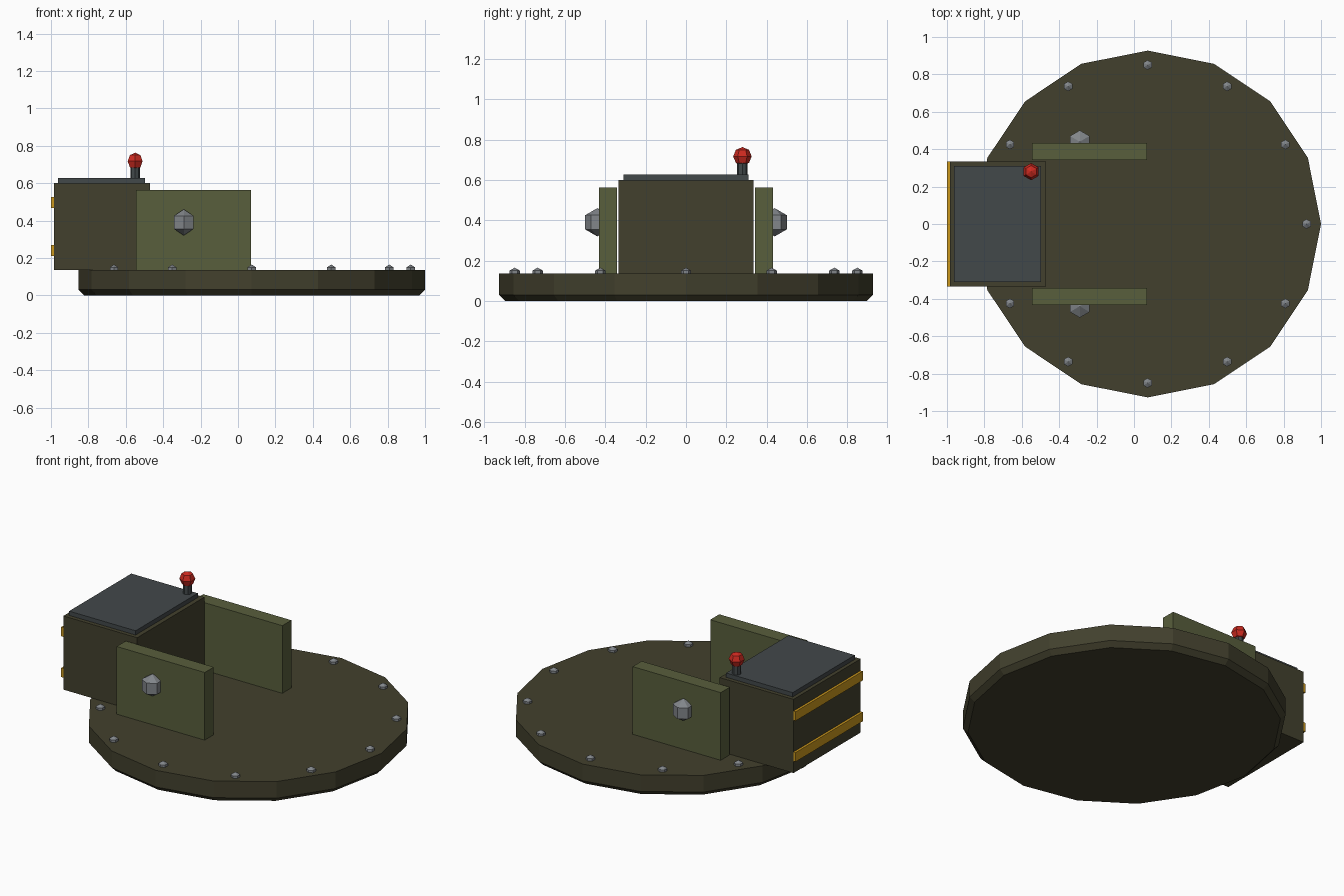
import bpy, bmesh, math
from mathutils import Matrix

if "Cube" in bpy.data.objects:
    bpy.data.objects.remove(bpy.data.objects["Cube"])


def material(name, rgb):
    m = bpy.data.materials.new(name)
    lin = [((c / 255 + 0.055) / 1.055) ** 2.4 for c in rgb]
    m.diffuse_color = (*lin, 1)
    m.use_nodes = True
    m.node_tree.nodes["Principled BSDF"].inputs["Base Color"].default_value = m.diffuse_color
    return m


OLIVE = material("dark olive", (66, 64, 45))
GREEN = material("light olive", (88, 94, 60))
SLATE = material("slate", (66, 72, 74))
STEEL = material("steel", (130, 134, 138))
RED = material("red", (204, 42, 32))
YELLOW = material("amber", (204, 152, 28))


def finish(name, bm, mat):
    bmesh.ops.recalc_face_normals(bm, faces=bm.faces)
    mesh = bpy.data.meshes.new(name)
    bm.to_mesh(mesh)
    bm.free()
    mesh.materials.append(mat)
    ob = bpy.data.objects.new(name, mesh)
    bpy.context.collection.objects.link(ob)
    return ob


def box(name, x, y, z, mat):
    bm = bmesh.new()
    size = Matrix.Diagonal((x[1] - x[0], y[1] - y[0], z[1] - z[0], 1))
    mid = Matrix.Translation([sum(a) / 2 for a in (x, y, z)])
    bmesh.ops.create_cube(bm, size=1, matrix=mid @ size)
    return finish(name, bm, mat)


def lathe(name, profile, sides, loc, mat, start=0.0):
    """Stack rings of (radius, z); a zero radius closes to a point."""
    bm = bmesh.new()
    rings = []
    for r, z in profile:
        n = sides if r > 0 else 1
        rings.append([bm.verts.new((loc[0] + r * math.cos(start + math.tau * i / sides),
                                    loc[1] + r * math.sin(start + math.tau * i / sides),
                                    loc[2] + z)) for i in range(n)])
    for a, b in zip(rings, rings[1:]):
        for i in range(sides):
            j = (i + 1) % sides
            quad = [a[i % len(a)], a[j % len(a)], b[j % len(b)], b[i % len(b)]]
            bm.faces.new(list(dict.fromkeys(quad)))
    for ring in (rings[0], rings[-1]):
        if len(ring) > 1:
            bm.faces.new(ring)
    return finish(name, bm, mat)


def ball(name, r, loc, mat, sides, rings):
    prof = [(r * math.sin(math.pi * k / rings) if 0 < k < rings else 0,
             -r * math.cos(math.pi * k / rings)) for k in range(rings + 1)]
    return lathe(name, prof, sides, loc, mat, math.pi / 2)


# Round base plate with chamfered underside
CX = 0.073
lathe("base_plate", [(0.897, 0), (0.927, 0.03), (0.927, 0.135)], 16, (CX, 0, 0), OLIVE)

# Ring of rivets (the one beneath the housing is left out)
for i in range(12):
    if i != 6:
        a = math.tau * i / 12
        ball("rivet", 0.03, (CX + 0.85 * math.cos(a), 0.85 * math.sin(a), 0.135), STEEL, 6, 3)

# Housing, lid and warning stripes
box("housing", (-0.985, -0.47), (-0.335, 0.335), (0.135, 0.6), OLIVE)
box("lid", (-0.962, -0.498), (-0.31, 0.31), (0.6, 0.627), SLATE)
for z in (0.21, 0.468):
    box("warning_stripe", (-1.0, -0.985), (-0.335, 0.335), (z, z + 0.058), YELLOW)

# Side plates with pivot bolts
for s in (-1, 1):
    box("side_plate", (-0.545, 0.07), sorted((s * 0.342, s * 0.432)), (0.135, 0.562), GREEN)
    ball("pivot_bolt", 0.07, (-0.29, s * 0.44, 0.39), STEEL, 6, 3)

# Beacon
lathe("beacon_stalk", [(0.026, 0.62), (0.026, 0.69)], 8, (-0.55, 0.28, 0), SLATE)
ball("beacon_light", 0.046, (-0.55, 0.28, 0.717), RED, 6, 4)
